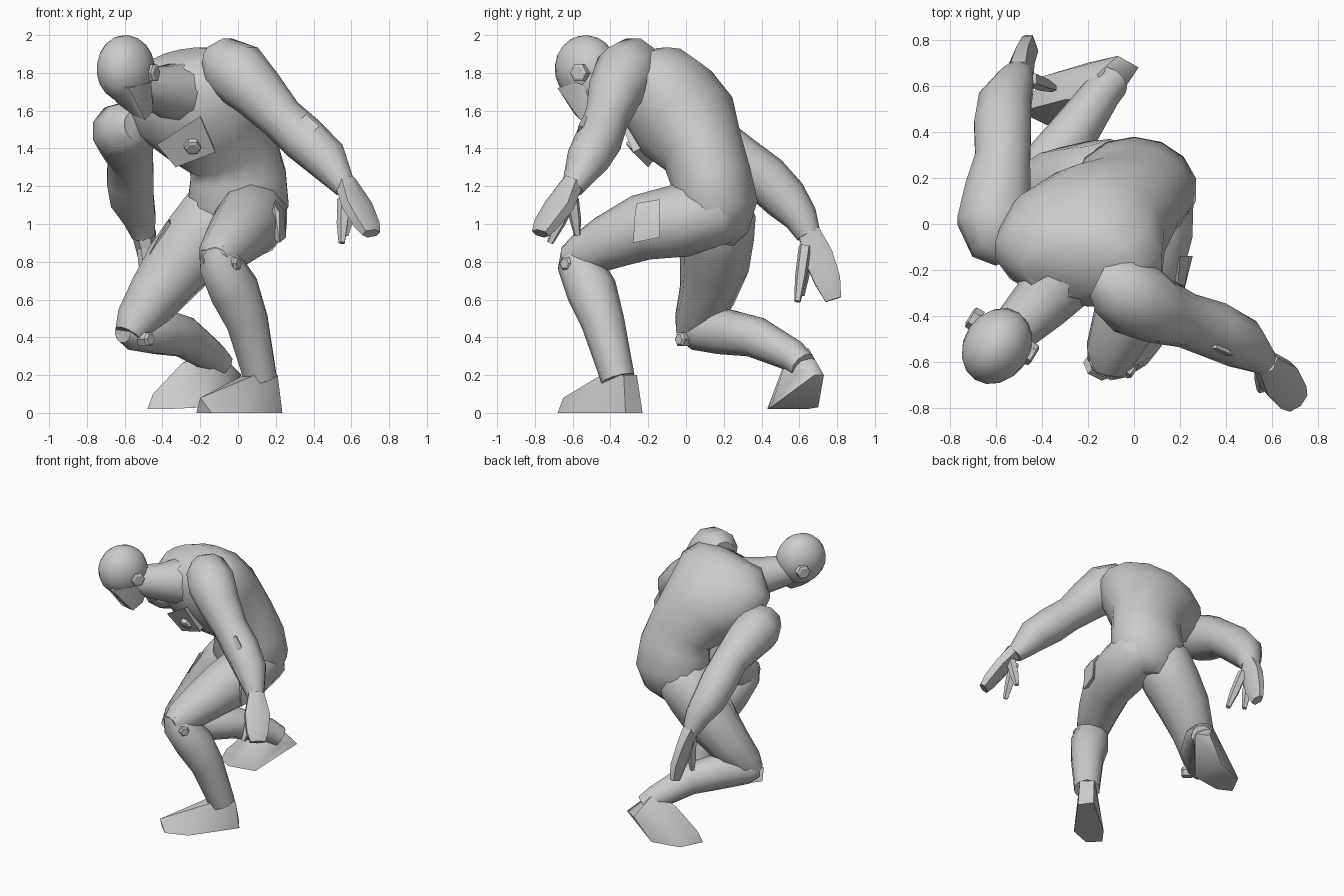
import bpy, bmesh, math
from mathutils import Vector

cube = bpy.data.objects.get("Cube")
if cube:
    bpy.data.objects.remove(cube, do_unlink=True)

grey = bpy.data.materials.new("plain_grey")
grey.use_nodes = True
grey.diffuse_color = (0.6, 0.6, 0.6, 1)
grey.node_tree.nodes["Principled BSDF"].inputs["Base Color"].default_value = (0.6, 0.6, 0.6, 1)


def finish(bm, name, angle):
    """Turn a bmesh into a named, shaded object."""
    bmesh.ops.recalc_face_normals(bm, faces=bm.faces)
    mesh = bpy.data.meshes.new(name)
    bm.to_mesh(mesh)
    bm.free()
    mesh.materials.append(grey)
    obj = bpy.data.objects.new(name, mesh)
    bpy.context.collection.objects.link(obj)
    bpy.ops.object.select_all(action="DESELECT")
    obj.select_set(True)
    bpy.context.view_layer.objects.active = obj
    bpy.ops.object.shade_smooth_by_angle(angle=math.radians(angle))
    return obj


def loft(name, stations, wide=(1, 0, 0), sides=10, angle=50):
    """Skin elliptical rings (x, y, z, radius[, second radius]) along a path."""
    bm = bmesh.new()
    centres = [Vector(s[:3]) for s in stations]
    rings = []
    for i, s in enumerate(stations):
        before = centres[max(i - 1, 0)]
        after = centres[min(i + 1, len(centres) - 1)]
        along = (after - before).normalized()
        u = Vector(wide)
        u = (u - along * u.dot(along)).normalized()
        v = along.cross(u)
        ring = []
        for k in range(sides):
            turn = math.tau * (k + 0.5) / sides
            offset = u * s[3] * math.cos(turn) + v * s[-1] * math.sin(turn)
            ring.append(bm.verts.new(centres[i] + offset))
        rings.append(ring)
    for low, high in zip(rings, rings[1:]):
        for k in range(sides):
            n = (k + 1) % sides
            bm.faces.new((low[k], low[n], high[n], high[k]))
    bm.faces.new(rings[0])
    bm.faces.new(rings[-1])
    return finish(bm, name, angle)


def hull(name, points, angle=35):
    """Faceted solid wrapped around a few corner points."""
    bm = bmesh.new()
    verts = [bm.verts.new(p) for p in points]
    result = bmesh.ops.convex_hull(bm, input=verts)
    loose = [g for g in result["geom_interior"] if isinstance(g, bmesh.types.BMVert)]
    bmesh.ops.delete(bm, geom=loose, context="VERTS")
    return finish(bm, name, angle)


def disc(name, centre, axis, radius, depth):
    """Six-sided stud facing along an axis."""
    c, a = Vector(centre), Vector(axis).normalized() * depth / 2
    return loft(name, [(*(c - a), radius), (*(c + a), radius), (*(c + a * 1.4), radius * 0.7)],
                wide=(0, 0, 1), sides=6, angle=20)


# Torso, leaning forward and towards the right
loft("torso", [
    (0, .15, .9, .1), (0, .16, .96, .21, .17), (0, .15, 1.1, .275, .23),
    (0, .13, 1.25, .26, .215), (-.03, .09, 1.38, .25, .22), (-.13, .01, 1.52, .31, .28),
    (-.22, -.09, 1.66, .39, .27), (-.29, -.17, 1.79, .34, .21), (-.31, -.21, 1.87, .18, .12),
], sides=14)
hull("chest_panel", [(-.43, -.24, 1.42), (-.2, -.36, 1.57), (-.12, -.28, 1.38),
                     (-.33, -.2, 1.3), (-.15, -.05, 1.5)])
disc("chest_stud", (-.24, -.28, 1.41), (0, -.6, -.5), .045, .03)

# Head and neck
loft("neck", [(-.28, -.18, 1.69, .18), (-.41, -.35, 1.71, .13), (-.54, -.48, 1.74, .1)],
     wide=(0, 0, 1))
bm = bmesh.new()
bmesh.ops.create_uvsphere(bm, u_segments=16, v_segments=10, radius=1)
bmesh.ops.scale(bm, vec=(.145, .175, .178), verts=bm.verts)
skull = finish(bm, "skull", 50)
skull.location = (-.595, -.53, 1.822)
skull.rotation_euler = (.25, 0, -.59)
hull("face", [(-.71, -.62, 1.73), (-.58, -.68, 1.72), (-.46, -.58, 1.75), (-.7, -.5, 1.72),
              (-.56, -.59, 1.58), (-.49, -.56, 1.55), (-.45, -.5, 1.6), (-.45, -.44, 1.69),
              (-.6, -.42, 1.69), (-.64, -.55, 1.64)])
disc("left_ear", (-.455, -.56, 1.8), (1, -.6, 0), .05, .04)
disc("right_ear", (-.69, -.415, 1.79), (-1, .6, 0), .05, .04)

# Left arm, reaching forward and out
loft("left_arm", [
    (-.15, -.23, 1.85, .09), (-.09, -.26, 1.85, .145), (0, -.32, 1.8, .17),
    (.11, -.38, 1.69, .145), (.23, -.42, 1.56, .12), (.35, -.46, 1.45, .125),
    (.47, -.52, 1.34, .115), (.57, -.6, 1.19, .06),
], wide=(0, 0, 1))
loft("left_hand", [(.57, -.6, 1.22, .06), (.63, -.67, 1.1, .1, .055),
                   (.68, -.74, 1.0, .085, .05), (.705, -.77, .95, .06, .035)],
     wide=(1, 1, 0), sides=6)
hull("forearm_panel", [(.27, -.53, 1.5), (.36, -.54, 1.58), (.43, -.57, 1.52),
                       (.34, -.58, 1.43), (.34, -.45, 1.5)])

# Right arm, trailing behind
loft("right_arm", [
    (-.54, -.13, 1.52, .08), (-.58, -.08, 1.51, .14), (-.61, .02, 1.49, .165),
    (-.59, .14, 1.43, .15), (-.57, .28, 1.35, .125), (-.57, .42, 1.24, .13),
    (-.56, .53, 1.13, .12), (-.52, .61, 1.03, .09), (-.5, .65, .94, .065),
])
loft("right_hand", [(-.5, .65, .96, .065), (-.48, .7, .83, .09, .05),
                    (-.46, .75, .7, .08, .045), (-.455, .78, .6, .05, .03)],
     wide=(0, 1, 0), sides=6)

# Thumbs and index fingers
for name, start, end in (
    ("left_thumb", (.56, -.61, 1.13), (.55, -.72, .9)),
    ("left_finger", (.6, -.6, 1.13), (.57, -.575, .94)),
    ("right_thumb", (-.45, .63, .88), (-.35, .59, .59)),
    ("right_finger", (-.5, .64, .87), (-.48, .61, .62)),
):
    a, b = Vector(start), Vector(end)
    loft(name, [(*a, .035), (*a.lerp(b, .55), .032), (*b, .018)], sides=5)

# Left leg, planted in front
loft("left_thigh", [
    (.11, .27, 1.08, .1), (.1, .2, 1.07, .17), (.07, -.02, 1.02, .195),
    (.03, -.24, .98, .175), (-.04, -.42, .9, .145), (-.1, -.56, .83, .115),
    (-.12, -.64, .81, .07),
])
hull("left_thigh_pouch", [
    (.2, -.14, 1.13), (.19, -.26, 1.11), (.24, -.14, 1.08), (.22, -.27, 1.06),
    (.255, -.14, .93), (.22, -.28, .9), (.15, -.2, .95),
])
loft("left_shin", [
    (-.12, -.58, .88, .08), (-.1, -.57, .8, .115), (-.02, -.5, .65, .135),
    (.05, -.44, .48, .115), (.12, -.36, .18, .09),
])
hull("left_foot", [
    (.235, -.32, 0), (.17, -.23, 0), (-.22, -.6, 0), (-.14, -.68, 0), (-.2, -.65, .08),
    (-.13, -.48, 0), (.02, -.62, 0), (-.1, -.55, .11), (.03, -.36, .2), (.09, -.45, .2),
    (.21, -.33, .2), (.14, -.26, .2),
], angle=50)
disc("left_knee_stud", (-.03, -.62, .79), (1, -.7, 0), .04, .06)

# Right leg, kneeling with the heel raised
loft("right_thigh", [
    (-.07, .18, 1.14, .15), (-.1, .17, 1.06, .2), (-.2, .16, .93, .2),
    (-.32, .15, .78, .185), (-.44, .11, .62, .15), (-.54, .05, .48, .115),
    (-.58, .02, .41, .08),
])
hull("right_thigh_pouch", [
    (-.37, .06, 1.02), (-.32, .22, 1.04), (-.47, .07, .84), (-.44, .2, .84), (-.3, .13, .9),
])
loft("right_shin", [
    (-.61, 0, .43, .06), (-.56, .05, .43, .1), (-.41, .2, .43, .125),
    (-.28, .37, .4, .11), (-.14, .57, .3, .085), (-.09, .62, .25, .075),
], wide=(0, 0, 1))
hull("right_foot", [
    (.02, .68, .2), (-.07, .73, .2), (-.04, .59, .22), (-.12, .55, .34), (-.16, .65, .34),
    (-.17, .45, .03), (-.2, .7, .03), (-.38, .43, .02), (-.48, .48, .02), (-.4, .64, .02),
    (-.45, .5, .1), (-.36, .58, .14), (-.3, .54, .26),
], angle=50)
disc("right_knee_stud", (-.49, -.01, .39), (.8, -.8, 0), .04, .06)
